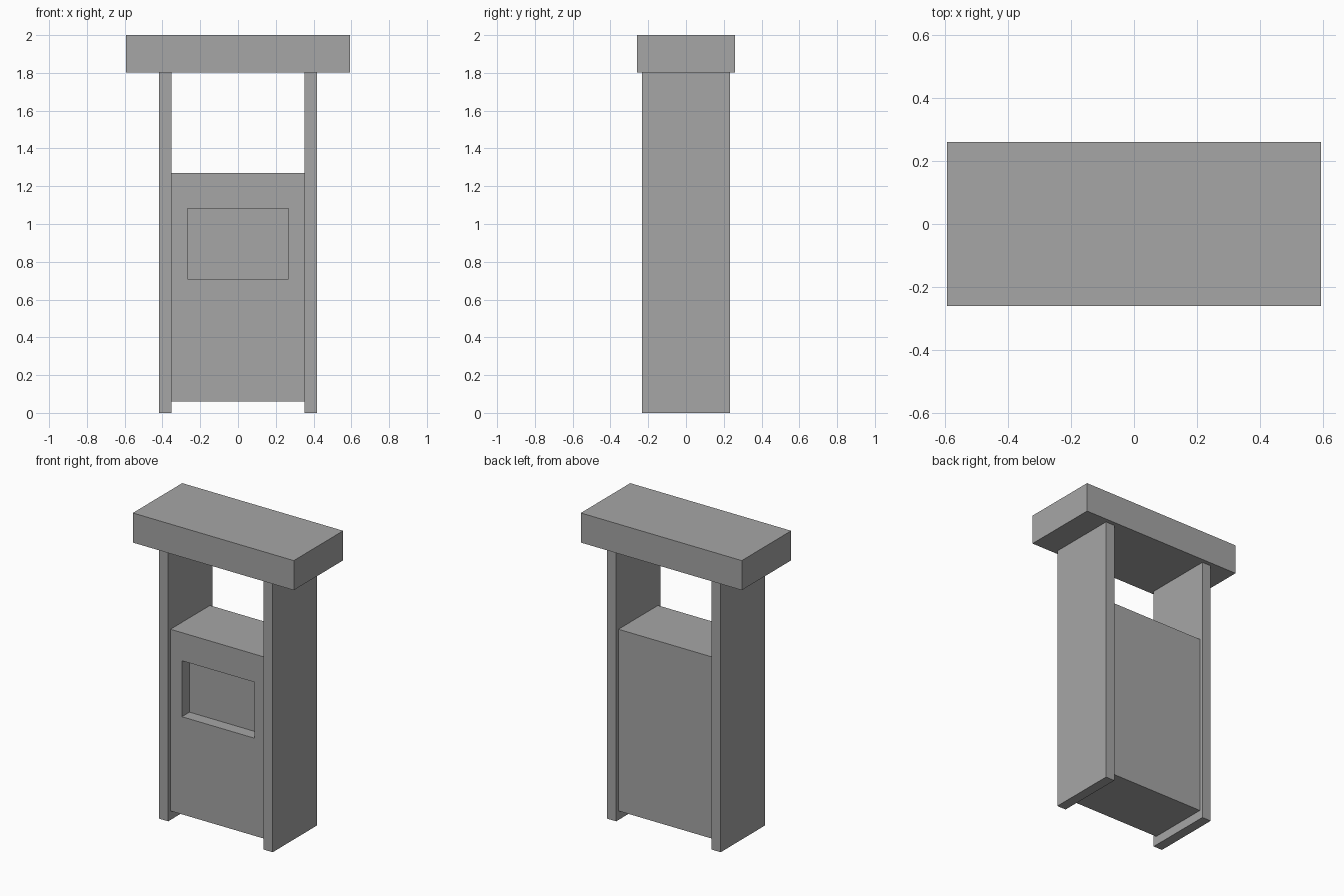
import bpy
import bmesh
from mathutils import Vector

default = bpy.data.objects.get("Cube")
if default:
    bpy.data.objects.remove(default, do_unlink=True)

# Single flat colour
GREY = (0.38, 0.38, 0.38, 1.0)
grey = bpy.data.materials.new("plain grey")
grey.use_nodes = True
grey.diffuse_color = GREY
grey.node_tree.nodes["Principled BSDF"].inputs["Base Color"].default_value = GREY


def box(name, low, high):
    """Axis-aligned box between two corners."""
    low, high = Vector(low), Vector(high)
    bm = bmesh.new()
    bmesh.ops.create_cube(bm, size=1)
    bmesh.ops.scale(bm, vec=high - low, verts=bm.verts)
    bmesh.ops.translate(bm, vec=(low + high) / 2, verts=bm.verts)
    mesh = bpy.data.meshes.new(name)
    bm.to_mesh(mesh)
    bm.free()
    mesh.materials.append(grey)
    obj = bpy.data.objects.new(name, mesh)
    bpy.context.collection.objects.link(obj)
    return obj


# Flat canopy on top
box("canopy", (-0.593, -0.26, 1.803), (0.593, 0.26, 2.0))

# Upright side panels
INNER, OUTER, DEPTH = 0.352, 0.418, 0.232
box("left_panel", (INNER, -DEPTH, 0), (OUTER, DEPTH, 1.803))
box("right_panel", (-OUTER, -DEPTH, 0), (-INNER, DEPTH, 1.803))

# Cabinet hung between the panels, slightly set back
cabinet = box("cabinet", (-INNER, -0.208, 0.06), (INNER, 0.208, 1.27))

# Display recess cut into the front of the cabinet
cutter = box("recess_cutter", (-0.268, -0.4, 0.71), (0.268, -0.128, 1.083))
cutter.hide_render = True
cutter.hide_viewport = True
cutter.display_type = 'WIRE'
cut = cabinet.modifiers.new("display recess", 'BOOLEAN')
cut.operation = 'DIFFERENCE'
cut.solver = 'EXACT'
cut.object = cutter
